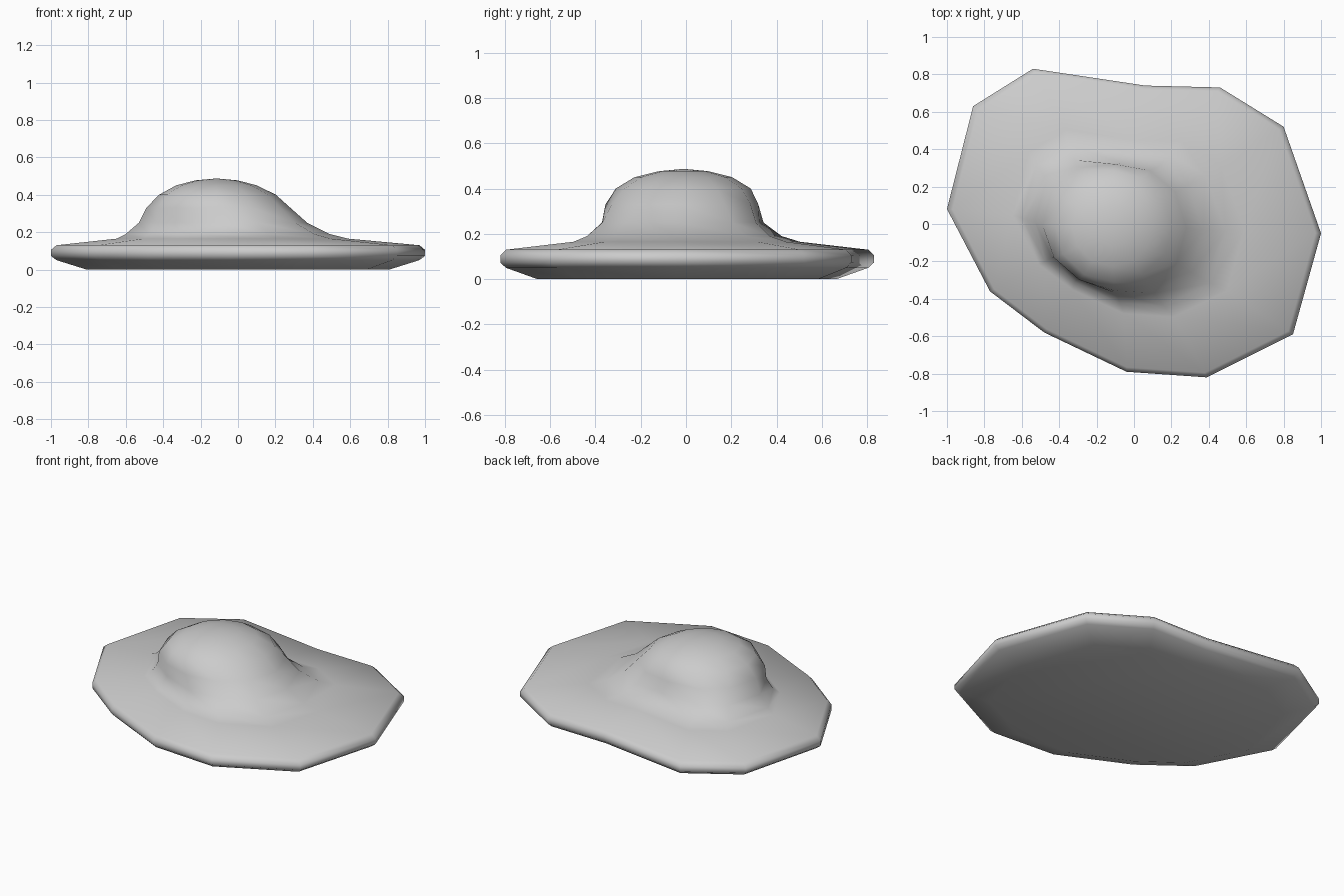
import bpy, bmesh, math
from mathutils import Vector

if "Cube" in bpy.data.objects:
    bpy.data.objects.remove(bpy.data.objects["Cube"])

# Irregular outline of the egg white, clockwise from the left
OUTLINE = [(-1, .08), (-.86, .63), (-.54, .83), (.06, .74), (.46, .73), (.80, .52),
           (1, -.05), (.85, -.59), (.39, -.82), (-.04, -.79), (-.48, -.58), (-.77, -.36)]

# Rings from base to yolk top: z, x radius, y radius, x shift, y shift, roundness
# (roundness 0 follows the outline, 1 is an ellipse)
RINGS = [
    (0, .81, .66, 0, 0, 0), (.05, .97, .80, 0, 0, 0),
    (.073, 1, .825, 0, 0, 0), (.105, 1, .825, 0, 0, 0), (.13, .97, .80, 0, 0, 0),
    (.165, .62, .50, -.03, 0, 0), (.19, .545, .43, -.055, -.01, 0),
    (.25, .45, .368, -.08, -.015, .25), (.33, .385, .345, -.105, -.015, .7),
    (.40, .312, .298, -.11, -.012, 1), (.45, .216, .216, -.115, -.012, 1),
    (.477, .112, .108, -.115, -.01, 1),
]

bm = bmesh.new()
n = len(OUTLINE)
loops = []
for z, rx, ry, sx, sy, t in RINGS:
    loop = []
    for i, (ox, oy) in enumerate(OUTLINE):
        a = math.pi - 2 * math.pi * i / n
        free = Vector((ox, oy / .825))
        p = free.lerp(Vector((math.cos(a), math.sin(a))), t)
        loop.append(bm.verts.new((sx + rx * p.x, sy + ry * p.y, z)))
    loops.append(loop)

# Skin between rings, flat base, rounded top
for a, b in zip(loops, loops[1:]):
    for i in range(n):
        j = (i + 1) % n
        bm.faces.new((a[i], a[j], b[j], b[i]))
bm.faces.new(loops[0])
top = bm.verts.new((-.115, -.01, .487))
for i in range(n):
    bm.faces.new((loops[-1][i], loops[-1][(i + 1) % n], top))
bmesh.ops.recalc_face_normals(bm, faces=bm.faces)

mesh = bpy.data.meshes.new("fried_egg")
bm.to_mesh(mesh)
bm.free()
egg = bpy.data.objects.new("fried_egg", mesh)
bpy.context.collection.objects.link(egg)
mesh.shade_smooth()
